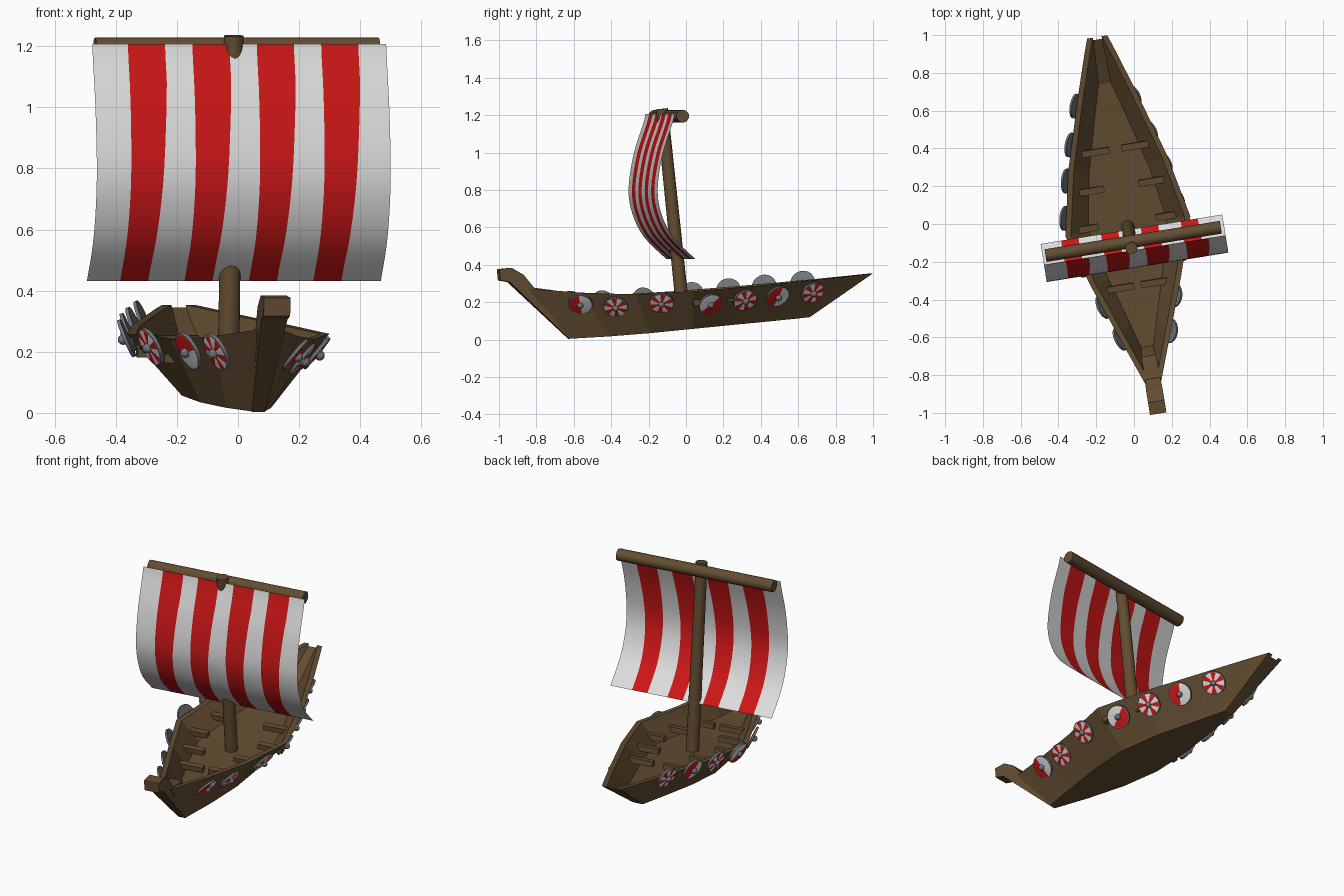
import bpy, bmesh, math
from mathutils import Matrix, Vector

if "Cube" in bpy.data.objects:
    bpy.data.objects.remove(bpy.data.objects["Cube"])

# Whole ship is yawed and its stern pitched up
POSE = (Matrix.Rotation(math.radians(9.2), 4, 'Z') @ Matrix.Rotation(math.radians(6), 4, 'X')
        @ Matrix.Translation((-0.034, 0, 0)))


def material(name, col):
    m = bpy.data.materials.new(name)
    m.diffuse_color = (*col, 1)
    m.use_nodes = True
    m.node_tree.nodes["Principled BSDF"].inputs["Base Color"].default_value = m.diffuse_color
    return m


WOOD = material("brown wood", (0.125, 0.074, 0.031))
RED = material("red", (0.60, 0.008, 0.008))
WHITE = material("white", (0.72, 0.72, 0.72))
GREY = material("iron grey", (0.16, 0.175, 0.19))


def finish(name, bm, mats, smooth=False, normals=True):
    if normals:
        bmesh.ops.recalc_face_normals(bm, faces=bm.faces)
    me = bpy.data.meshes.new(name)
    bm.to_mesh(me)
    bm.free()
    for m in mats:
        me.materials.append(m)
    ob = bpy.data.objects.new(name, me)
    bpy.context.collection.objects.link(ob)
    ob.matrix_world = POSE
    if smooth:
        bpy.ops.object.select_all(action='DESELECT')
        ob.select_set(True)
        bpy.context.view_layer.objects.active = ob
        bpy.ops.object.shade_smooth_by_angle(angle=math.radians(40))
    return ob


def lerp(a, b, t):
    return a + (b - a) * t


# Hull stations: top (y, half width, z), bottom (y, half width, z)
STATIONS = [
    ((-0.82, 0.040, 0.360), (-0.62, 0.022, 0.070)),
    ((-0.55, 0.140, 0.310), (-0.42, 0.075, 0.061)),
    ((-0.28, 0.238, 0.272), (-0.20, 0.125, 0.056)),
    ((0.02, 0.335, 0.258), (0.02, 0.150, 0.055)),
    ((0.36, 0.265, 0.250), (0.25, 0.125, 0.053)),
    ((0.73, 0.155, 0.246), (0.48, 0.075, 0.050)),
    ((0.95, 0.085, 0.246), (0.62, 0.043, 0.049)),
    ((1.04, 0.054, 0.246), (0.68, 0.030, 0.049)),
]

# Hull: lofted closed section with gunwale and sunken deck
bm = bmesh.new()
rings = []
for i, (t, b) in enumerate(STATIONS):
    f = 0.96 if i == len(STATIONS) - 1 else 0.48
    inner = max(t[1] - 0.03, 0.012)
    deck = [lerp(b[k], t[k], f) for k in range(3)]
    deck[1] = max(min(deck[1] - 0.03, inner), 0.010)
    half = [(b[1], b[0], b[2]), (t[1], t[0], t[2]), (inner, t[0], t[2]), (deck[1], deck[0], deck[2])]
    loop = half + [(-x, y, z) for x, y, z in reversed(half)]
    rings.append([bm.verts.new(p) for p in loop])
for r, s in zip(rings, rings[1:]):
    for j in range(8):
        k = (j + 1) % 8
        bm.faces.new((r[j], r[k], s[k], s[j]))
bm.faces.new(rings[0])
bm.faces.new(rings[-1])
finish("hull", bm, [WOOD])

# Bow post: side profile with curled tip, tapering downwards
bm = bmesh.new()
prof = [(-0.967, 0.48), (-0.90, 0.48), (-0.84, 0.437), (-0.79, 0.362), (-0.67, 0.333),
        (-0.60, 0.08), (-0.625, 0.069), (-0.918, 0.405), (-0.968, 0.42)]
sides = []
for s in (-1, 1):
    sides.append([bm.verts.new((s * min(0.044, 0.022 + 0.065 * (z - 0.07)), y, z)) for y, z in prof])
bm.faces.new(sides[0])
bm.faces.new(sides[1])
for j in range(len(prof)):
    k = (j + 1) % len(prof)
    bm.faces.new((sides[0][j], sides[0][k], sides[1][k], sides[1][j]))
finish("bow_post", bm, [WOOD])

# Rowing benches
bm = bmesh.new()
for y, x in ((0.43, 0.105), (0.23, 0.165), (0.035, 0.226), (-0.14, 0.165), (-0.305, 0.09)):
    for s in (-1, 1):
        bmesh.ops.create_cube(bm, size=1, matrix=Matrix.Translation((s * x, y, 0.195))
                              @ Matrix.Diagonal((0.145, 0.035, 0.03, 1)))
finish("benches", bm, [WOOD])


# Mast and yard
def rod(name, centre, length, r1, r2, rot):
    bm = bmesh.new()
    bmesh.ops.create_cone(bm, cap_ends=True, segments=16, radius1=r1, radius2=r2, depth=length,
                          matrix=Matrix.Translation(centre) @ rot)
    finish(name, bm, [WOOD], True)


rod("mast", (0, 0.005, 0.69), 1.10, 0.036, 0.032, Matrix.Identity(4))
rod("yard", (0.015, 0.035, 1.197), 0.94, 0.034, 0.034, Matrix.Rotation(math.pi / 2, 4, 'Y'))

# Sail: billowed sheet whose columns follow the slightly tapering stripes
key = [(-0.010, 1.214), (-0.029, 1.163), (-0.097, 1.008), (-0.144, 0.825),
       (-0.137, 0.689), (-0.087, 0.560), (0.020, 0.431)]


def catmull(p, i, t):
    a, b, c, d = (Vector(p[max(0, min(len(p) - 1, i + k))]) for k in (-1, 0, 1, 2))
    return 0.5 * (2 * b + (c - a) * t + (2 * a - 5 * b + 4 * c - d) * t * t + (3 * b - a - 3 * c + d) * t ** 3)


path = [catmull(key, i, k / 4) for i in range(6) for k in range(4)] + [Vector(key[-1])]
bm = bmesh.new()
rows = []
for y, z in path:
    drop = min(1, max(0, (1.10 - z) / 0.6))
    xs = [-0.487]
    for k in range(4):
        xs += [-0.369 - 0.008 * drop + 0.2135 * k, -0.246 - 0.038 * drop + 0.2135 * k]
    xs.append(0.487)
    rows.append([bm.verts.new((x + 0.016, y, z)) for x in xs])
for r, s in zip(rows, rows[1:]):
    for j in range(9):
        bm.faces.new((r[j], s[j], s[j + 1], r[j + 1])).material_index = j % 2
finish("sail", bm, [WHITE, RED], True, normals=False)


# Shields along both sides
def hull_half(y, f):
    pts = [(lerp(b[0], t[0], f), lerp(b[1], t[1], f)) for t, b in STATIONS]
    for (y0, h0), (y1, h1) in zip(pts, pts[1:]):
        if y <= y1:
            return lerp(h0, h1, (y - y0) / (y1 - y0)), (h1 - h0) / (y1 - y0)
    return pts[-1][1], 0


def shield(name, centre, normal, wedges, spin):
    n, R = 24, 0.066
    bm = bmesh.new()

    def ring(r, z):
        return [bm.verts.new((r * math.cos(2 * math.pi * k / n + spin),
                              r * math.sin(2 * math.pi * k / n + spin), z)) for k in range(n)]
    back, rim, edge = ring(R, -0.006), ring(R, 0.005), ring(R * 0.92, 0.006)
    hub = bm.verts.new((0, 0, 0.010))
    bm.faces.new(back)
    for k in range(n):
        m = (k + 1) % n
        bm.faces.new((back[k], back[m], rim[m], rim[k]))
        bm.faces.new((rim[k], rim[m], edge[m], edge[k]))
        red = (k // 2) % 2 == 0 if wedges else k < n // 2
        bm.faces.new((edge[k], edge[m], hub)).material_index = 1 if red else 2
    # boss
    bmesh.ops.create_uvsphere(bm, u_segments=12, v_segments=8, radius=0.017,
                              matrix=Matrix.Translation((0, 0, 0.012)))
    q = normal.to_track_quat('Z', 'Y').to_matrix().to_4x4()
    bmesh.ops.transform(bm, matrix=Matrix.Translation(centre) @ q, verts=bm.verts)
    finish(name, bm, [GREY, RED, WHITE], True)


# position along hull, right height, left height, wedge pattern
ROW = [(0.69, 0.19, 0.240, True), (0.49, 0.19, 0.240, False), (0.305, 0.19, 0.240, True),
       (0.11, 0.19, 0.240, False), (-0.145, 0.222, 0.240, True), (-0.38, 0.226, 0.250, False),
       (-0.56, 0.26, 0.266, True)]
for i, (y, zr, zl, wedge) in enumerate(ROW):
    for s, z, tilt in ((1, zr, 38), (-1, zl, 24)):
        ztop = 0.25 if y > -0.1 else 0.25 + (-0.1 - y) * 0.12
        h, slope = hull_half(y, min(1, (z - 0.055) / (ztop - 0.055)))
        t = math.radians(tilt)
        flat = Vector((1, -slope, 0)).normalized() * math.cos(t)
        nrm = Vector((s * flat.x, flat.y, -math.sin(t)))
        pattern = wedge if i < 5 else (not wedge if s > 0 else wedge)
        shield("shield_%s_%d" % ("right" if s > 0 else "left", i + 1),
               Vector((s * h, y, z)) + nrm * 0.016, nrm, pattern, i * 1.3)
